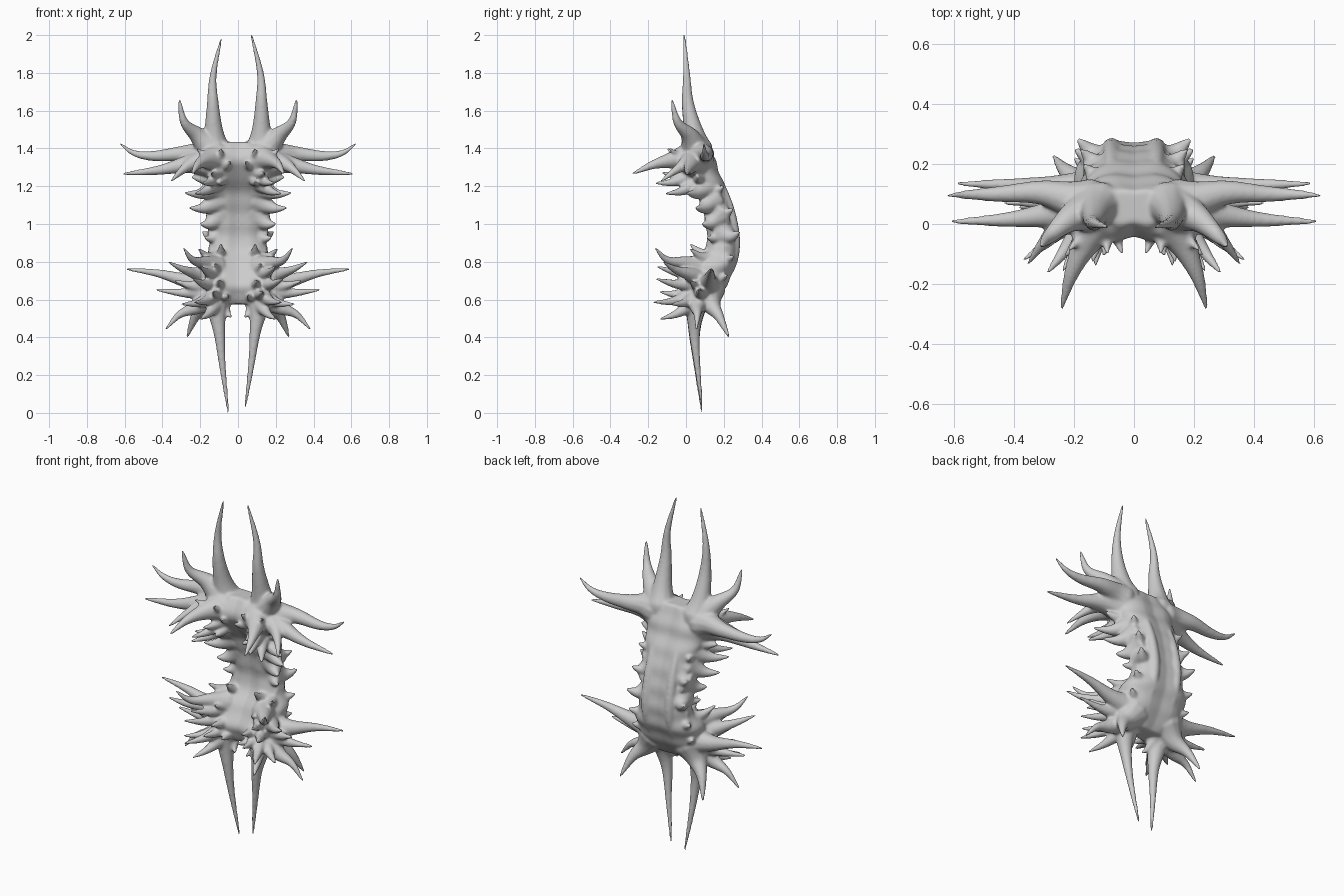
import bpy, bmesh, math
from mathutils import Vector

bm = bmesh.new()


def skin_rings(rings):
    """Bridge rings of coordinates into a closed tube."""
    loops = [[bm.verts.new(p) for p in ring] for ring in rings]
    n = len(loops[0])
    for a, b in zip(loops, loops[1:]):
        for i in range(n):
            j = (i + 1) % n
            bm.faces.new((a[i], a[j], b[j], b[i]))
    bm.faces.new(loops[0][::-1])
    bm.faces.new(loops[-1])


def smooth_path(pts, steps=8):
    """Catmull-Rom through the points (any dimension)."""
    p = [Vector(q) for q in pts]
    p = [2 * p[0] - p[1]] + p + [2 * p[-1] - p[-2]]
    out = []
    for i in range(1, len(p) - 2):
        a, b, c, d = p[i - 1:i + 3]
        for s in range(steps):
            t = s / steps
            out.append(0.5 * (2 * b + (c - a) * t + (2 * a - 5 * b + 4 * c - d) * t * t
                              + (3 * b - a - 3 * c + d) * t ** 3))
    return out + [p[-2]]


def tube(pts, radius, sides=12):
    path = smooth_path(pts)
    rings, n = [], len(path) - 1
    side = None
    for k, c in enumerate(path):
        d = (path[min(k + 1, n)] - path[max(k - 1, 0)]).normalized()
        if side is None:
            side = d.orthogonal()
        side = (side - d * side.dot(d)).normalized()
        up = d.cross(side)
        r = radius(k / n)
        rings.append([c + r * (math.cos(a) * side + math.sin(a) * up)
                      for a in (2 * math.pi * i / sides for i in range(sides))])
    skin_rings(rings)


def spike(pts, r, left_shift=(0, 0, 0)):
    """Mirrored pair of tapering spikes with flared roots, root to tip."""
    def taper(t):
        # rounded root buried in the body, then a concave flare to the tip
        root = min(1, 0.55 + t * 4)
        return root * r * (0.62 * (1 - t) ** 0.85 + 0.85 * (1 - t) ** 4) + 0.006
    tube(pts, taper)
    n = len(pts) - 1
    tube([(-x + left_shift[0] * i / n, y + left_shift[1] * i / n, z + left_shift[2] * i / n)
          for i, (x, y, z) in enumerate(pts)], taper)


# Body sections: height, centre y, half width, half depth
sections = smooth_path([
    (0.575, .085, .11, .06), (0.62, .09, .17, .10), (0.68, .10, .20, .125),
    (0.78, .15, .195, .12), (0.88, .19, .15, .09), (0.98, .185, .135, .085),
    (1.08, .165, .13, .085), (1.18, .13, .15, .09), (1.28, .07, .185, .11),
    (1.36, .045, .18, .11), (1.435, .055, .10, .06)], 5)
rings = []
for z, yc, a, b in sections:
    ring = []
    for i in range(40):
        t = 2 * math.pi * i / 40
        c, s = math.cos(t), math.sin(t)
        # central crease (deeper in front), plus gentle ribs along the height
        crease = 1 - (0.22 if s < 0 else 0.12) * math.exp(-(c / 0.2) ** 2)
        rib = 1 + 0.03 * math.sin(z * 58)
        ring.append((a * rib * math.copysign(abs(c) ** 0.85, c),
                     yc + b * crease * rib * math.copysign(abs(s) ** 0.85, s), z))
    rings.append(ring)
skin_rings(rings)


def thorn(tip, root_z, r, root_x=0.09, bow=0.02):
    """Short spike rooted inside the body at a given height."""
    yc = min(sections, key=lambda q: abs(q[0] - root_z))[1]
    root, tip = Vector((root_x, yc, root_z)), Vector(tip)
    mid = root.lerp(tip, 0.55) + Vector((0, 0, -bow))
    spike([root, mid, tip], r)


# Tall upper horns and lower prongs
spike([(.105, .08, 1.34), (.122, .045, 1.47), (.124, .01, 1.64), (.118, .003, 1.80),
       (.07, -.01, 2.005)], .068, (-.018, 0, -.02))
spike([(.11, .07, .66), (.107, .05, .54), (.09, .045, .42), (.07, .06, .25),
       (.037, .085, .025)], .06, (-.014, 0, -.025))

# Upper side spikes
spike([(.11, .06, 1.36), (.21, .02, 1.465), (.285, -.045, 1.54), (.31, -.075, 1.66)], .07)
spike([(.10, .065, 1.35), (.20, .08, 1.37), (.31, .105, 1.37), (.45, .10, 1.36),
       (.55, .098, 1.375), (.625, .095, 1.425)], .070)
spike([(.10, .05, 1.33), (.25, .035, 1.32), (.42, .015, 1.285), (.615, .008, 1.265)], .078)
spike([(.15, .05, 1.34), (.24, .0, 1.32), (.30, -.06, 1.28), (.355, -.135, 1.225)], .06)
spike([(.10, .04, 1.35), (.16, -.06, 1.34), (.21, -.17, 1.315), (.243, -.285, 1.265)], .075)

# Lower side spikes
spike([(.10, .11, .68), (.25, .12, .695), (.42, .13, .738), (.595, .135, .762)], .065)
spike([(.10, .09, .66), (.26, .075, .635), (.44, .07, .652)], .058)
spike([(.10, .08, .63), (.22, .06, .56), (.31, .06, .52), (.385, .055, .44)], .058)
spike([(.10, .11, .68), (.165, .13, .58), (.225, .175, .51), (.27, .228, .40)], .085)
spike([(.10, .10, .70), (.20, .03, .73), (.29, -.06, .76), (.37, -.12, .80)], .058)
spike([(.10, .10, .76), (.17, .0, .79), (.24, -.10, .81), (.29, -.165, .875)], .058)

# Thorns on the face of the upper cluster
for tip, rz, r in [((.09, -.10, 1.40), 1.34, .055), ((.04, -.10, 1.33), 1.32, .05),
                   ((.14, -.13, 1.27), 1.30, .05), ((.19, -.165, 1.215), 1.28, .05),
                   ((.23, -.11, 1.16), 1.24, .05), ((.09, -.09, 1.22), 1.27, .05),
                   ((.22, -.09, 1.40), 1.35, .05), ((.25, .06, 1.25), 1.27, .06)]:
    thorn(tip, rz, r)

# Thorns down the neck and flanges on the back
for tip, rz, r in [((.285, .00, 1.165), 1.20, .06), ((.26, .05, 1.085), 1.13, .065),
                   ((.20, .085, 1.00), 1.05, .075), ((.18, .11, .93), .96, .05),
                   ((.19, .285, .96), .95, .07), ((.18, .25, 1.08), 1.08, .06),
                   ((.20, .25, .83), .84, .065), ((.17, .20, 1.20), 1.20, .06),
                   ((.20, .22, .73), .74, .065), ((.08, .28, .90), .86, .065)]:
    thorn(tip, rz, r)

# Thorns on the face of the lower cluster
for tip, rz, r in [((.09, .02, .895), .82, .06), ((.21, .02, .87), .81, .055),
                   ((.20, -.155, .775), .74, .055), ((.24, -.16, .71), .69, .055),
                   ((.10, -.11, .70), .70, .06), ((.23, -.175, .585), .65, .052),
                   ((.13, -.14, .64), .66, .055), ((.30, -.08, .575), .64, .052),
                   ((.20, -.14, .495), .62, .05), ((.05, -.08, .62), .65, .05),
                   ((.035, .02, .505), .62, .04), ((.34, .02, .70), .68, .055),
                   ((.12, -.05, .79), .76, .055)]:
    thorn(tip, rz, r)

# Rounded low ridges along the back
for x in (-.075, .075):
    tube([(x, yc + b * 0.76, z) for z, yc, a, b in sections[6:-6:5]],
         lambda t: 0.010 + 0.020 * math.sin(math.pi * t))

# Fuse everything into one smooth organic surface
bmesh.ops.recalc_face_normals(bm, faces=bm.faces)
mesh = bpy.data.meshes.new("spiny_body")
bm.to_mesh(mesh)
bm.free()
body = bpy.data.objects.new("spiny_body", mesh)
bpy.context.collection.objects.link(body)
fuse = body.modifiers.new("fuse", 'REMESH')
fuse.mode = 'VOXEL'
fuse.voxel_size = 0.007
fuse.use_smooth_shade = True
soften = body.modifiers.new("soften", 'SMOOTH')
soften.factor = 0.5
soften.iterations = 12
